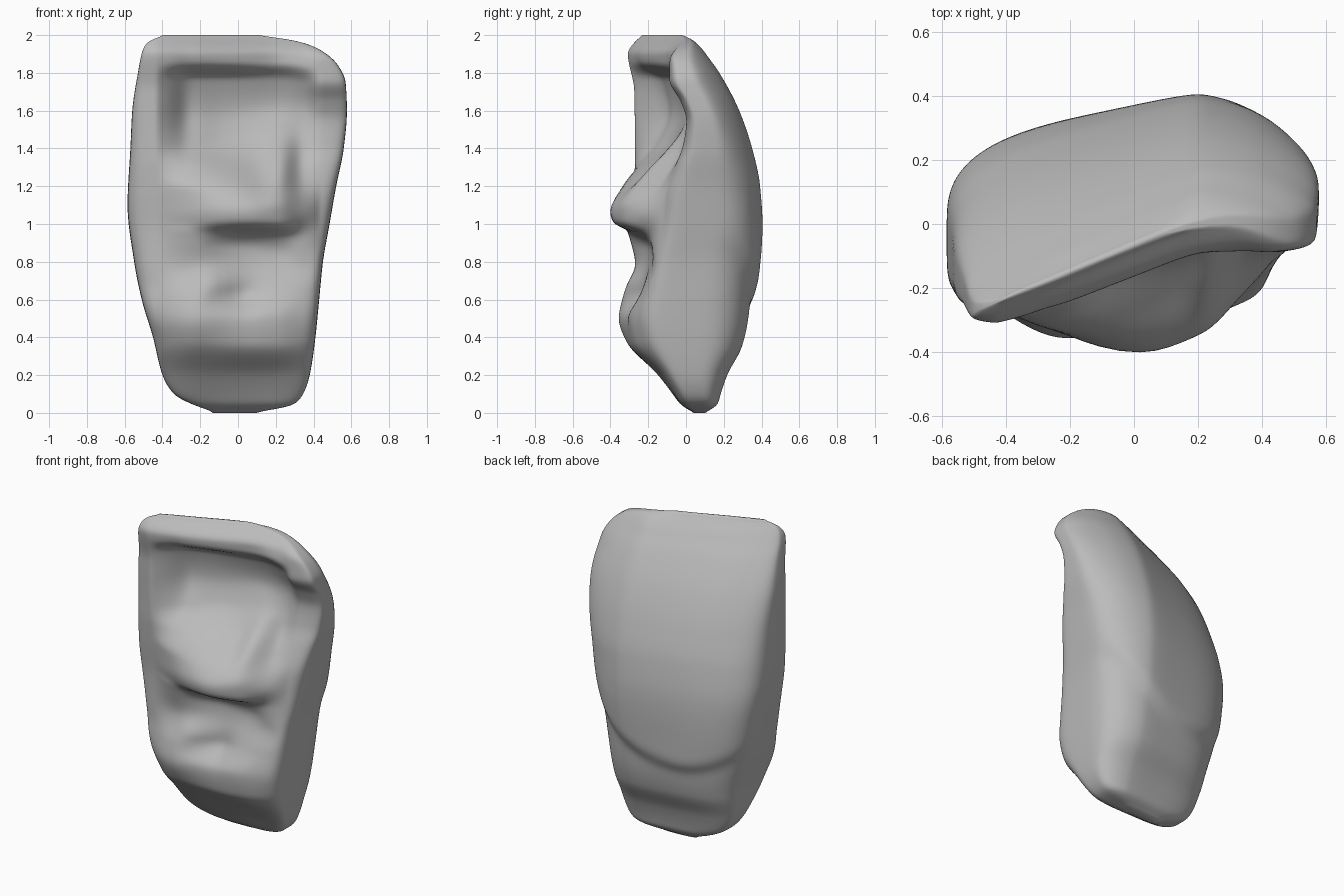
import bpy, bmesh, math

if "Cube" in bpy.data.objects:
    bpy.data.objects.remove(bpy.data.objects["Cube"])


def curve(points, t):
    """Smooth curve through sorted (t, value) points that does not overshoot."""
    if t <= points[0][0]:
        return points[0][1]
    if t >= points[-1][0]:
        return points[-1][1]
    slopes = [(b[1] - a[1]) / (b[0] - a[0]) for a, b in zip(points, points[1:])]

    def tangent(i):
        if i == 0:
            return slopes[0]
        if i == len(slopes):
            return slopes[-1]
        a, b = slopes[i - 1], slopes[i]
        return 2 * a * b / (a + b) if a * b > 0 else 0

    i = max(k for k in range(len(slopes)) if points[k][0] <= t)
    width = points[i + 1][0] - points[i][0]
    s = (t - points[i][0]) / width
    blend = s * s * (3 - 2 * s)
    return (points[i][1] * (1 - blend) + points[i + 1][1] * blend
            + width * tangent(i) * s * (1 - s) ** 2
            - width * tangent(i + 1) * s * s * (1 - s))


def bump(x, z, cx, cz, rx, rz, height):
    return height * math.exp(-((x - cx) / rx) ** 2 - ((z - cz) / rz) ** 2)


# Outline seen from the front: x against z
right_side = [(0, -.12), (.02, -.17), (.04, -.23), (.1, -.34), (.2, -.40), (.4, -.45),
              (.6, -.51), (.8, -.55), (1.1, -.585), (1.4, -.57), (1.6, -.56),
              (1.8, -.53), (1.92, -.505), (1.97, -.47), (2, -.38)]
left_side = [(0, .06), (.02, .2), (.04, .29), (.1, .345), (.2, .38), (.4, .41), (.6, .43),
             (.8, .45), (1, .485), (1.2, .52), (1.4, .56), (1.6, .577), (1.75, .57),
             (1.84, .53), (1.92, .44), (1.97, .31), (1.99, .18), (2, .05)]

# Depth of the back: y against z
back_line = [(0, .2), (.1, .225), (.2, .26), (.35, .34), (.5, .375), (.65, .39), (1, .415),
             (1.2, .4), (1.4, .355), (1.6, .285), (1.8, .18), (1.9, .11), (2, .05)]

# Front profiles: y against z, for ridges and hollows across the width
right_ridge = [(0, 0), (.2, -.12), (.36, -.25), (.5, -.3), (.7, -.27), (.95, -.26),
               (1.2, -.28), (1.35, -.29), (1.7, -.29), (1.9, -.32), (2, -.26)]
right_hollow = [(0, 0), (.2, -.15), (.38, -.32), (.5, -.36), (.6, -.34), (.78, -.27),
                (.92, -.3), (1.08, -.345), (1.18, -.34), (1.3, -.26), (1.42, -.15),
                (1.6, -.09), (1.77, -.12), (1.85, -.24), (1.9, -.25), (2, -.18)]
middle = [(0, 0), (.2, -.14), (.37, -.3), (.5, -.32), (.65, -.22), (.88, -.2),
          (.95, -.26), (1, -.39), (1.07, -.41), (1.16, -.37), (1.26, -.27), (1.36, -.14),
          (1.46, -.05), (1.6, -.01), (1.77, -.05), (1.85, -.16), (1.9, -.165), (2, -.09)]
left_lobe = [(0, 0), (.2, -.13), (.37, -.28), (.5, -.3), (.65, -.24), (.85, -.18),
             (.94, -.22), (1, -.335), (1.09, -.345), (1.2, -.28), (1.3, -.2), (1.4, -.1),
             (1.5, -.02), (1.62, .02), (1.77, -.02), (1.85, -.09), (1.9, -.09), (2, -.02)]
left_hollow = [(0, 0), (.2, -.13), (.38, -.26), (.5, -.28), (.65, -.245), (.8, -.2),
               (.93, -.2), (1.05, -.24), (1.25, -.11), (1.4, -.02), (1.6, .02),
               (1.75, -.03), (1.84, -.09), (1.9, -.08), (2, 0)]
left_ridge = [(0, 0), (.2, -.13), (.4, -.26), (.5, -.28), (.65, -.255), (.8, -.22),
              (1, -.17), (1.15, -.14), (1.3, -.08), (1.42, -.03), (1.55, -.01),
              (1.65, -.04), (1.76, -.1), (1.87, -.1), (2, 0)]
columns = [(-.43, right_ridge), (-.22, right_hollow), (0, middle),
           (.22, left_lobe), (.34, left_hollow), (.43, left_ridge)]


def back_depth(x, z):
    y = curve(back_line, z)
    if x < .2:
        y -= (.2 - x) * (.1 + .07 * z + .05 * z * z)
    else:
        y -= .6 * (x - .2) ** 2
    # curved step along the lower edge of the back
    step = z - (.56 + .3 * x + x * x)
    return y - .035 / (1 + math.exp(max(-50, min(50, step / .018))))


def front_depth(row, x, z):
    y = curve(row, x)
    y += bump(x, z, -.1, .69, .08, .08, -.05)     # small knob
    y += bump(x, z, .03, .6, .05, .09, .03)       # pit beside it
    y += bump(x, z, -.28, 1.6, .05, .2, .03)      # crease by the ridge
    y += bump(x, z, .11, 1.27, .07, .12, .05)     # valley between the lobes
    return y


# Stack rings from bottom to top
ROWS, AROUND = 150, 160
bm = bmesh.new()
rings = []
for r in range(ROWS + 1):
    f = r / ROWS
    z = 2 * (.75 * f + .25 * (1 - math.cos(math.pi * f)) / 2)
    row = [(x, curve(profile, z)) for x, profile in columns]
    x0, x1 = curve(right_side, z), curve(left_side, z)
    # round over the biting edge and the bottom
    thickness = 1
    if z > 1.9:
        thickness = math.sqrt(max(.004, 1 - ((z - 1.9) / .1) ** 2))
    elif z < .06:
        thickness = math.sqrt(max(.05, 1 - (1 - z / .06) ** 2))
    ring = []
    for k in range(AROUND):
        a = 2 * math.pi * k / AROUND
        c, s = math.cos(a), math.sin(a)
        x = (x0 + x1) / 2 + (x1 - x0) / 2 * math.copysign(abs(c) ** .6, c)
        front, back = front_depth(row, x, z), back_depth(x, z)
        half = max(.02, (back - front) / 2) * thickness
        round_off = abs(s) ** (.55 if s > 0 else .33)
        y = (front + back) / 2 + half * math.copysign(round_off, s)
        ring.append(bm.verts.new((x, y, z)))
    rings.append(ring)

for low, high in zip(rings, rings[1:]):
    for k in range(AROUND):
        n = (k + 1) % AROUND
        bm.faces.new((low[k], low[n], high[n], high[k]))
bm.faces.new(rings[0][::-1])
bm.faces.new(rings[-1])
for i in range(4):
    bmesh.ops.smooth_vert(bm, verts=bm.verts, factor=.5,
                          use_axis_x=True, use_axis_y=True, use_axis_z=False)
bmesh.ops.recalc_face_normals(bm, faces=bm.faces)

mesh = bpy.data.meshes.new("tooth_crown")
bm.to_mesh(mesh)
bm.free()
mesh.shade_smooth()
crown = bpy.data.objects.new("tooth_crown", mesh)
bpy.context.collection.objects.link(crown)

grey = bpy.data.materials.new("plain grey")
grey.use_nodes = True
colour = (.5, .5, .5, 1)
grey.diffuse_color = colour
grey.node_tree.nodes["Principled BSDF"].inputs["Base Color"].default_value = colour
mesh.materials.append(grey)
